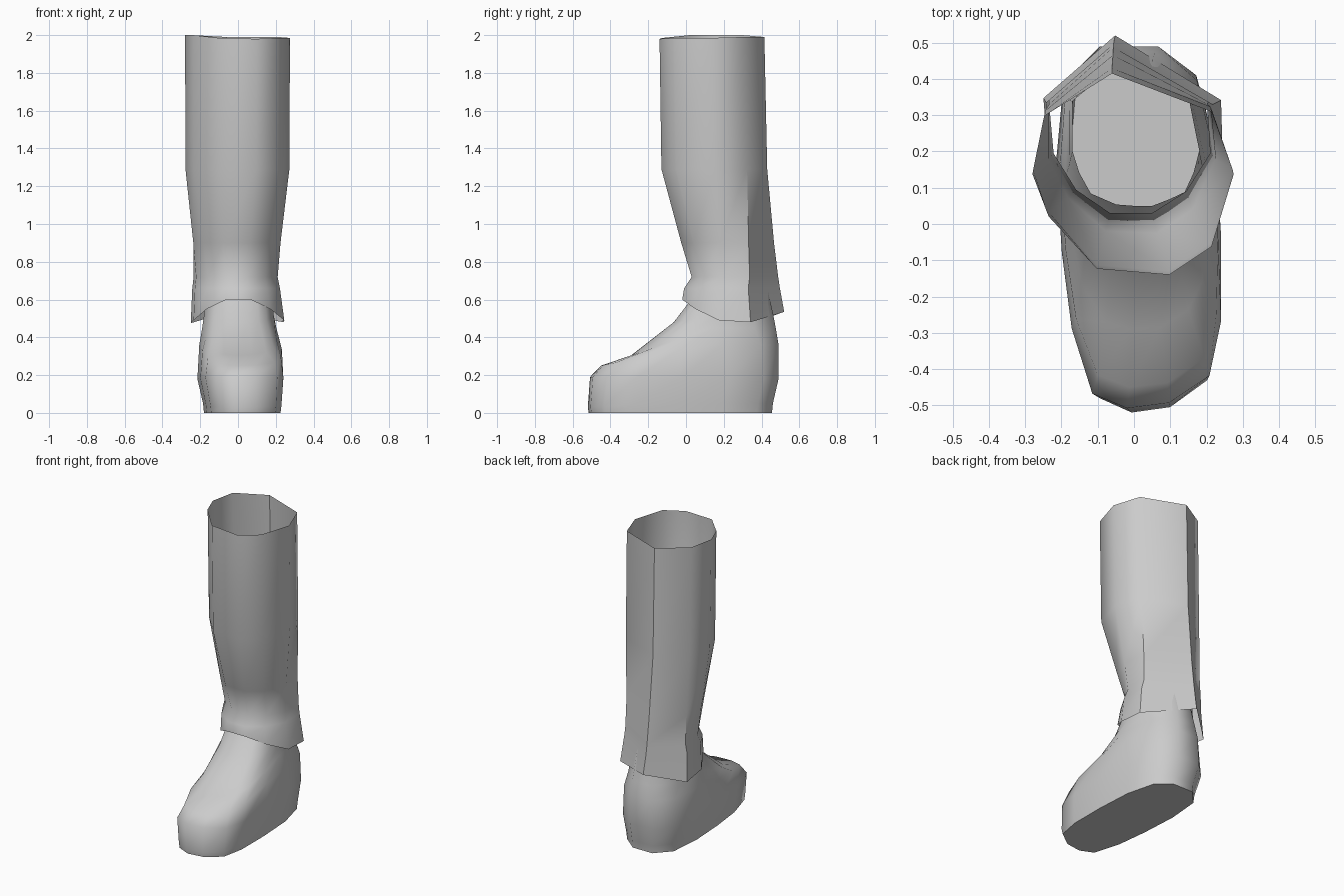
import bpy
import bmesh
import math

cube = bpy.data.objects.get("Cube")
if cube:
    bpy.data.objects.remove(cube, do_unlink=True)

# One plain grey for everything
grey = bpy.data.materials.new("light_grey")
grey.use_nodes = True
grey.diffuse_color = (0.6, 0.6, 0.6, 1)
bsdf = next(n for n in grey.node_tree.nodes if n.type == "BSDF_PRINCIPLED")
bsdf.inputs["Base Color"].default_value = (0.6, 0.6, 0.6, 1)


def blend(a, b, t):
    """Mix two outlines of (u, v) points."""
    return [(p[0] + (q[0] - p[0]) * t, p[1] + (q[1] - p[1]) * t) for p, q in zip(a, b)]


def fit(outline, x0, x1, y0, y1, z):
    """Fit an outline (u -1..1, v 0..1) into a box; z is one height per point."""
    cx, hw = (x0 + x1) / 2, (x1 - x0) / 2
    return [(cx + u * hw, y0 + v * (y1 - y0), h) for (u, v), h in zip(outline, z)]


def loft(name, rings, cap_bottom=False):
    """Skin a stack of rings into a smooth-shaded shell, open at the top."""
    bm = bmesh.new()
    loops = [[bm.verts.new(p) for p in ring] for ring in rings]
    n = len(loops[0])
    for low, high in zip(loops, loops[1:]):
        for i in range(n):
            j = (i + 1) % n
            bm.faces.new((low[i], low[j], high[j], high[i]))
    if cap_bottom:
        bm.faces.new(loops[0][::-1])
    mesh = bpy.data.meshes.new(name)
    bm.to_mesh(mesh)
    bm.free()
    mesh.materials.append(grey)
    obj = bpy.data.objects.new(name, mesh)
    bpy.context.collection.objects.link(obj)
    bpy.ops.object.select_all(action="DESELECT")
    obj.select_set(True)
    bpy.context.view_layer.objects.active = obj
    bpy.ops.object.shade_smooth_by_angle(angle=math.radians(50))
    return obj


# Trouser leg: nine-sided tube, flared at the hem (outlines run counter-clockwise)
thigh = [(-.21, 1), (-.88, .79), (-1, .5), (-.84, .29), (-.36, .03),
         (.36, 0), (.78, .14), (1, .5), (.78, .81)]
shin = [(-.2, 1), (-1, .68), (-.94, .36), (-.66, .14), (-.24, 0),
        (.28, 0), (.7, .13), (1, .36), (.98, .67)]
hem_z = [.535, .475, .49, .55, .6, .6, .55, .49, .48]
top_z = [1.99, 2, 2, 2, 1.985, 1.98, 1.985, 1.985, 1.99]
leg_rows = [  # thigh share, x0, x1, y0, y1, heights
    (0, -.25, .245, -.02, .52, hem_z),
    (0, -.242, .222, -.01, .497, [.66] * 9),
    (0, -.235, .21, .03, .488, [.72] * 9),
    (.4, -.245, .225, -.025, .466, [.9] * 9),
    (1, -.278, .272, -.13, .43, [1.29] * 9),
    (1, -.28, .275, -.14, .415, top_z),
]
loft("trouser_leg", [fit(blend(shin, thigh, t), *box, z) for t, *box, z in leg_rows])

# Boot: rings tilt up from toe to heel, morphing from sole outline to ankle outline
foot = [(-.56, .04), (-.14, 0), (.37, .015), (.86, .09), (1, .24), (1, .48), (.93, .73),
        (.7, .92), (.23, 1), (-.47, 1), (-.91, .9), (-1, .68), (-.93, .43), (-.81, .22)]
ankle = [(-.31, .01), (-.03, 0), (.26, 0), (.54, .05), (.77, .1), (.91, .24), (1, .4),
         (.83, .79), (.26, 1), (-.37, 1), (-1, .76), (-1, .4), (-.89, .24), (-.71, .09)]
boot_rows = [  # ankle share, x0, x1, y0, y1, toe height, heel height
    (0, -.18, .225, -.515, .455, 0, 0),
    (0, -.185, .23, -.52, .46, .03, .05),
    (0, -.215, .24, -.508, .49, .19, .18),
    (.15, -.205, .235, -.45, .49, .25, .36),
    (.5, -.19, .21, -.29, .475, .305, .45),
    (.9, -.18, .19, -.065, .46, .48, .53),
    (1, -.17, .18, .05, .43, .63, .66),
]
rings = []
for t, x0, x1, y0, y1, z0, z1 in boot_rows:
    outline = blend(foot, ankle, t)
    heights = [z0 + (z1 - z0) * min(1, v * 1.8) for _, v in outline]
    rings.append(fit(outline, x0, x1, y0, y1, heights))
loft("boot", rings, cap_bottom=True)

# Turn the tube's faces outward
for name in ("trouser_leg", "boot"):
    mesh = bpy.data.objects[name].data
    bm = bmesh.new()
    bm.from_mesh(mesh)
    bmesh.ops.recalc_face_normals(bm, faces=bm.faces)
    bm.to_mesh(mesh)
    bm.free()
